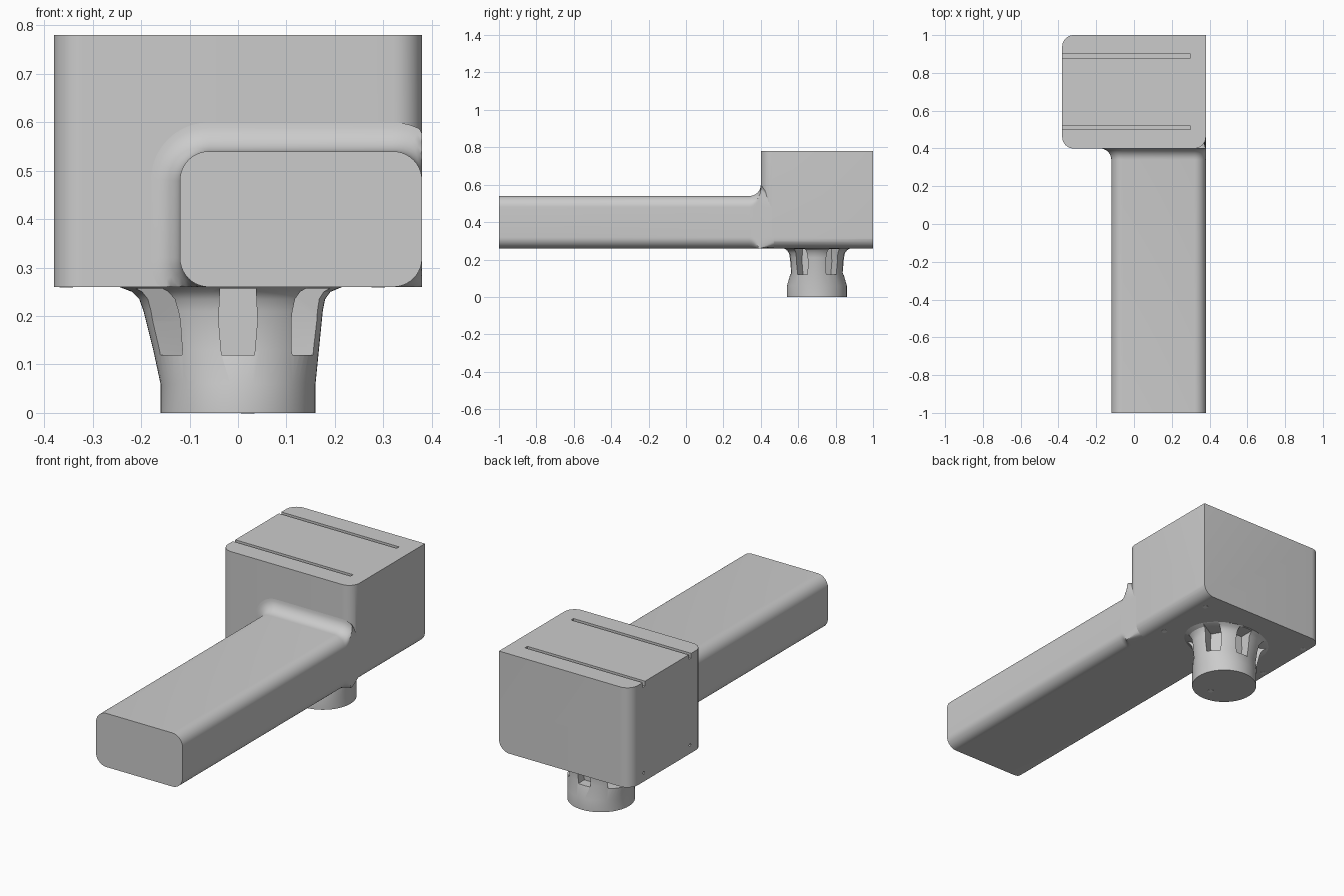
import bpy, bmesh, math
from mathutils import Vector, Matrix

if "Cube" in bpy.data.objects:
    bpy.data.objects.remove(bpy.data.objects["Cube"])


def material(name, rgb):
    m = bpy.data.materials.new(name)
    m.use_nodes = True
    m.diffuse_color = (*rgb, 1)
    m.node_tree.nodes["Principled BSDF"].inputs["Base Color"].default_value = (*rgb, 1)
    return m


GREY = material("matte grey", (0.6, 0.6, 0.6))
WHITE = material("white", (0.95, 0.95, 0.95))
R = 0.06


def loft(name, rings, mat=GREY):
    """Closed solid through rings of equal point count."""
    bm = bmesh.new()
    loops = [[bm.verts.new(p) for p in ring] for ring in rings]
    n = len(loops[0])
    for a, b in zip(loops, loops[1:]):
        for i in range(n):
            j = (i + 1) % n
            bm.faces.new((a[i], a[j], b[j], b[i]))
    bm.faces.new(loops[0][::-1])
    bm.faces.new(loops[-1])
    bmesh.ops.recalc_face_normals(bm, faces=bm.faces)
    me = bpy.data.meshes.new(name)
    bm.to_mesh(me)
    bm.free()
    ob = bpy.data.objects.new(name, me)
    bpy.context.collection.objects.link(ob)
    me.materials.append(mat)
    return ob


def rounded_rect(x0, x1, y0, y1, radii, steps=10):
    """Corners run from low-left counter-clockwise."""
    corners = [(x0, y0, 1, 1), (x1, y0, -1, 1), (x1, y1, -1, -1), (x0, y1, 1, -1)]
    pts = []
    for k, ((x, y, sx, sy), r) in enumerate(zip(corners, radii)):
        for i in range(steps + 1):
            a = math.pi + (k + i / steps) * math.pi / 2
            pts.append((x + sx * r + r * math.cos(a), y + sy * r + r * math.sin(a)))
    return pts


def ellipse(hx, hy, z, cx=0, cy=0.7, n=64):
    return [(cx + hx * math.cos(2 * math.pi * i / n),
             cy + hy * math.sin(2 * math.pi * i / n), z) for i in range(n)]


def box(name, x0, x1, y0, y1, z0, z1):
    return loft(name, [[(x0, y0, z), (x1, y0, z), (x1, y1, z), (x0, y1, z)] for z in (z0, z1)])


def boolean(ob, other, operation):
    """Apply a boolean and drop the second solid."""
    mod = ob.modifiers.new(operation, "BOOLEAN")
    mod.operation, mod.object, mod.solver = operation, other, "EXACT"
    bpy.context.view_layer.objects.active = ob
    bpy.ops.object.modifier_apply(modifier=mod.name)
    bpy.data.objects.remove(other)


def smooth(ob):
    bpy.ops.object.select_all(action="DESELECT")
    ob.select_set(True)
    bpy.context.view_layer.objects.active = ob
    bpy.ops.object.shade_smooth_by_angle(angle=math.radians(30))


# Head block: three rounded upright corners and one rounded lower long edge
plan = rounded_rect(-0.38, 0.38, 0.4, 1.0, (R, R, 0.001, R))
body = loft("head_block", [[(x, y, z) for x, y in plan] for z in (0.26, 0.78)])
edge = rounded_rect(-0.5, 0.38, 0.26, 0.9, (0.001, R, 0.001, 0.001))
boolean(body, loft("edge_shape", [[(x, y, z) for x, z in edge] for y in (0.3, 1.1)]), "INTERSECT")


# Arm, flaring into the block on its top and inner side
def arm_ring(y, grow):
    c = R + grow
    pts = rounded_rect(-0.12 - grow, 0.38 + grow, 0.26 - grow, 0.54 + grow, (c,) * 4)
    return [(min(x, 0.38), y, max(z, 0.26)) for x, z in pts]


rings = [arm_ring(-1, 0)]
for i in range(9):
    t = i / 8 * math.pi / 2
    rings.append(arm_ring(0.34 + R * math.sin(t), R * (1 - math.cos(t))))
rings.append(arm_ring(0.47, 0))
arm = loft("arm", rings)

# Long slots on the top, open at one end
for y in (0.51, 0.89):
    boolean(body, box("slot_cutter", -0.5, 0.3, y - 0.01, y + 0.01, 0.755, 0.9), "DIFFERENCE")

# Small holes in the side of the block
for y in (0.51, 0.89):
    hole = loft("hole_cutter", [[(x, y + 0.007 * math.cos(a), 0.305 + 0.007 * math.sin(a))
                                 for a in [k * math.pi / 6 for k in range(12)]]
                                for x in (-0.5, -0.35)])
    boolean(body, hole, "DIFFERENCE")
smooth(body)
smooth(arm)

# Nozzle: round collar, oval neck, flare under the block
profile = [(0.16, 0.16, 0, 0), (0.16, 0.16, 0.06, 0), (0.171, 0.14, 0.13, -0.004),
           (0.185, 0.147, 0.21, -0.01), (0.192, 0.152, 0.235, -0.012),
           (0.205, 0.163, 0.25, -0.014), (0.235, 0.18, 0.262, -0.015)]
nozzle = loft("nozzle", [ellipse(hx, hy, z, cx) for hx, hy, z, cx in profile])

# Barrel-shaped windows cut around a solid core
for k in range(6):
    turn = Matrix.Translation((0, 0.7, 0)) @ Matrix.Rotation(k * math.pi / 3 - math.pi / 2, 4, "Z")
    window = [[turn @ Vector(p) for p in ((0.09, -w, z), (0.3, -w, z), (0.3, w, z), (0.09, w, z))]
              for w, z in ((0.034, 0.12), (0.04, 0.19), (0.037, 0.257))]
    boolean(nozzle, loft("window_cutter", window), "DIFFERENCE")
smooth(nozzle)

# Pale dots under the block and the nozzle
for x, y, z in [(0.29, 0.9, 0.26), (0.29, 0.58, 0.26), (-0.355, 0.89, 0.26),
                (-0.355, 0.58, 0.26), (0.02, 0.62, 0)]:
    loft("pin_dot", [ellipse(0.014, 0.014, z + h, x, y, 20) for h in (-0.001 if z else 0, 0.004)], WHITE)
for ob in bpy.data.objects:
    if ob.name.startswith("pin_dot") and ob.location.z == 0 and min(v.co.z for v in ob.data.vertices) == 0:
        ob.location.z = -0.001
